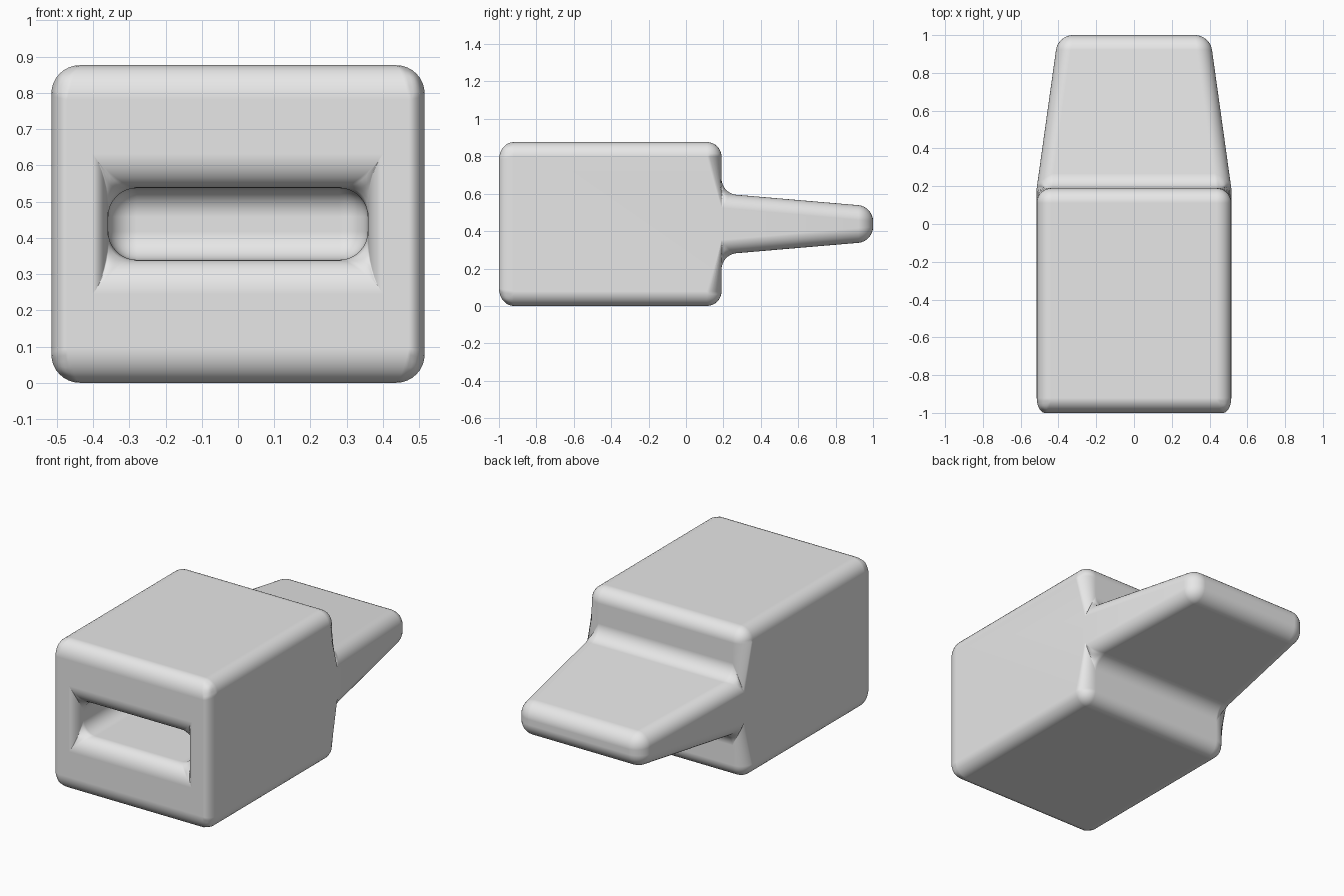
import bpy, bmesh, math

if "Cube" in bpy.data.objects:
    bpy.data.objects.remove(bpy.data.objects["Cube"])

W, H, MID = 0.515, 0.876, 0.438      # half width, height, mid height of the block
FRONT, SHOULDER, TIP = -1.0, 0.19, 1.0
SLOT_W, SLOT_H, SLOT_DEPTH = 0.358, 0.099, 0.8
ROUND = 0.08

grey = bpy.data.materials.new("plain grey")
grey.diffuse_color = (0.8, 0.8, 0.8, 1)
grey.use_nodes = True
grey.node_tree.nodes["Principled BSDF"].inputs["Base Color"].default_value = grey.diffuse_color

bm = bmesh.new()


def ring(y, half_w, half_h):
    """Four corners of an upright rectangle, counter-clockwise seen from the front."""
    return [bm.verts.new((sx * half_w, y, MID + sz * half_h))
            for sx, sz in ((-1, -1), (1, -1), (1, 1), (-1, 1))]


def bridge(a, b):
    for i in range(4):
        j = (i + 1) % 4
        bm.faces.new((a[i], a[j], b[j], b[i]))


slot_end = ring(FRONT + SLOT_DEPTH, SLOT_W, SLOT_H)
slot_mouth = ring(FRONT, SLOT_W, SLOT_H)
front = ring(FRONT, W, MID)
back = ring(SHOULDER, W, MID)
root = ring(SHOULDER, W, 0.163)
tip = ring(TIP, 0.402, 0.094)

# Slot and front face
bm.faces.new(slot_end)
bridge(slot_end, slot_mouth)
bridge(slot_mouth, front)

# Block: floor, top and the two sides, which also meet the tongue root
bm.faces.new((front[0], back[0], back[1], front[1]))
bm.faces.new((front[3], front[2], back[2], back[3]))
bm.faces.new((front[1], back[1], root[1], root[2], back[2], front[2]))
bm.faces.new((front[0], front[3], back[3], root[3], root[0], back[0]))

# Shoulders above and below the tongue
bm.faces.new((back[0], back[1], root[1], root[0]))
bm.faces.new((back[2], back[3], root[3], root[2]))

# Tapered tongue
bridge(root, tip)
bm.faces.new(tip)

bmesh.ops.recalc_face_normals(bm, faces=bm.faces)
mesh = bpy.data.meshes.new("slotted_block")
bm.to_mesh(mesh)
bm.free()
mesh.materials.append(grey)
block = bpy.data.objects.new("slotted_block_with_tongue", mesh)
bpy.context.collection.objects.link(block)
bpy.context.view_layer.objects.active = block
block.select_set(True)
bpy.ops.object.shade_smooth()

# Round every real edge, inside and out
bevel = block.modifiers.new("rounded_edges", 'BEVEL')
bevel.width = ROUND
bevel.segments = 8
bevel.limit_method = 'ANGLE'
bevel.angle_limit = math.radians(30)
bevel.harden_normals = True
